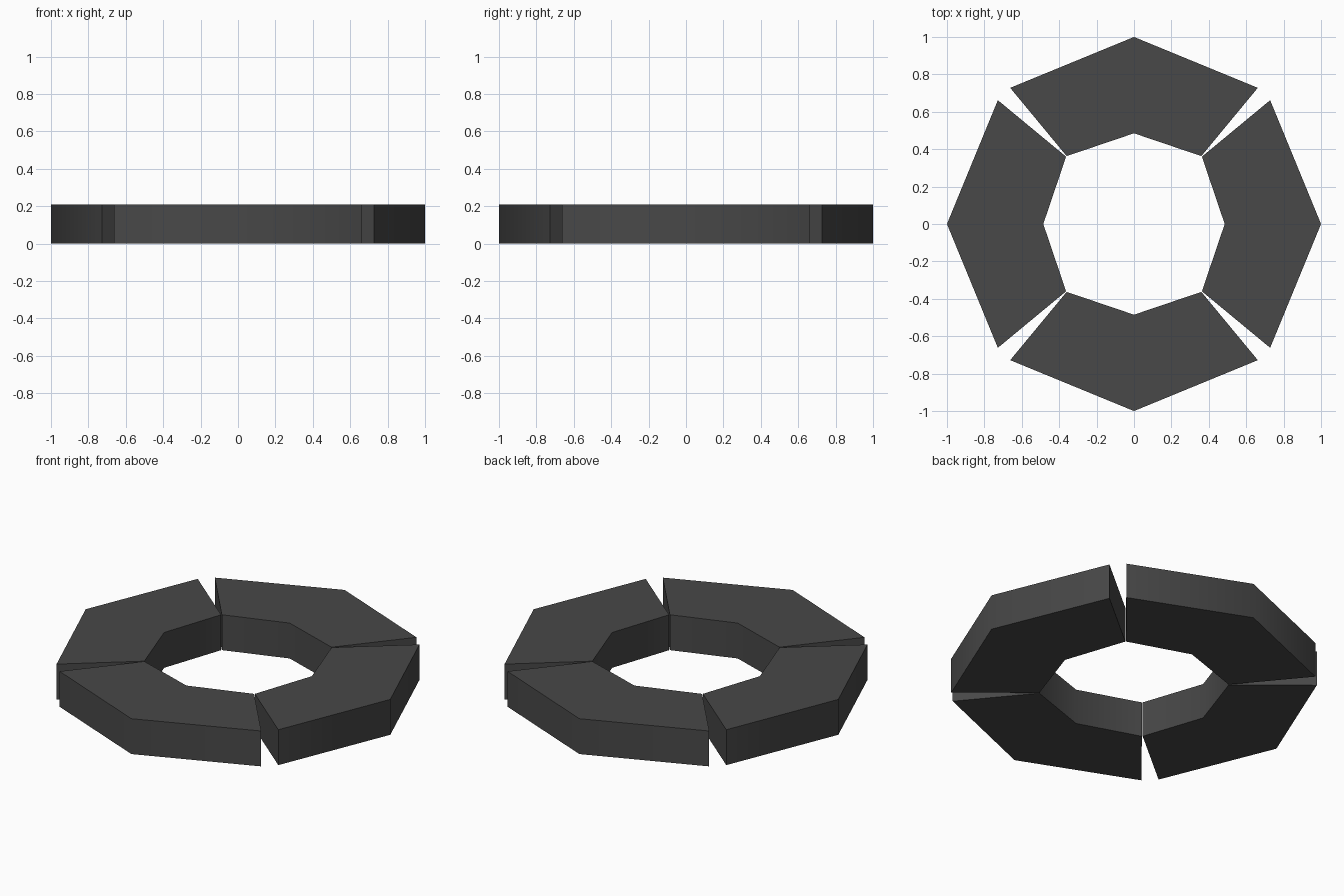
import bpy, bmesh, math
from mathutils import Matrix

if "Cube" in bpy.data.objects:
    bpy.data.objects.remove(bpy.data.objects["Cube"])

HEIGHT = 0.21

charcoal = bpy.data.materials.new("charcoal")
charcoal.diffuse_color = (0.065, 0.065, 0.065, 1)
charcoal.use_nodes = True
charcoal.node_tree.nodes["Principled BSDF"].inputs["Base Color"].default_value = charcoal.diffuse_color

# Half outline of one segment (+x side), outer tip to inner notch
half = [(0, 1.0), (0.662, 0.728), (0.36, 0.363), (0, 0.485)]
outline = half + [(-x, y) for x, y in reversed(half[1:-1])]


def ring_segment(name, angle):
    """Extrude the bent wedge outline and turn it into place."""
    bm = bmesh.new()
    base = bm.faces.new([bm.verts.new((x, y, 0)) for x, y in outline])
    ext = bmesh.ops.extrude_face_region(bm, geom=[base], use_keep_orig=True)
    top = [v for v in ext["geom"] if isinstance(v, bmesh.types.BMVert)]
    bmesh.ops.translate(bm, verts=top, vec=(0, 0, HEIGHT))
    bmesh.ops.recalc_face_normals(bm, faces=bm.faces)
    bmesh.ops.transform(bm, matrix=Matrix.Rotation(angle, 4, 'Z'), verts=bm.verts)
    mesh = bpy.data.meshes.new(name)
    bm.to_mesh(mesh)
    bm.free()
    mesh.materials.append(charcoal)
    obj = bpy.data.objects.new(name, mesh)
    bpy.context.collection.objects.link(obj)
    return obj


# Four segments around the ring, soft bends and sharp rims
for i, side in enumerate(("back", "left", "front", "right")):
    seg = ring_segment(side + "_segment", i * math.pi / 2)
    bpy.ops.object.select_all(action='DESELECT')
    seg.select_set(True)
    bpy.context.view_layer.objects.active = seg
    bpy.ops.object.shade_smooth_by_angle(angle=math.radians(50))
